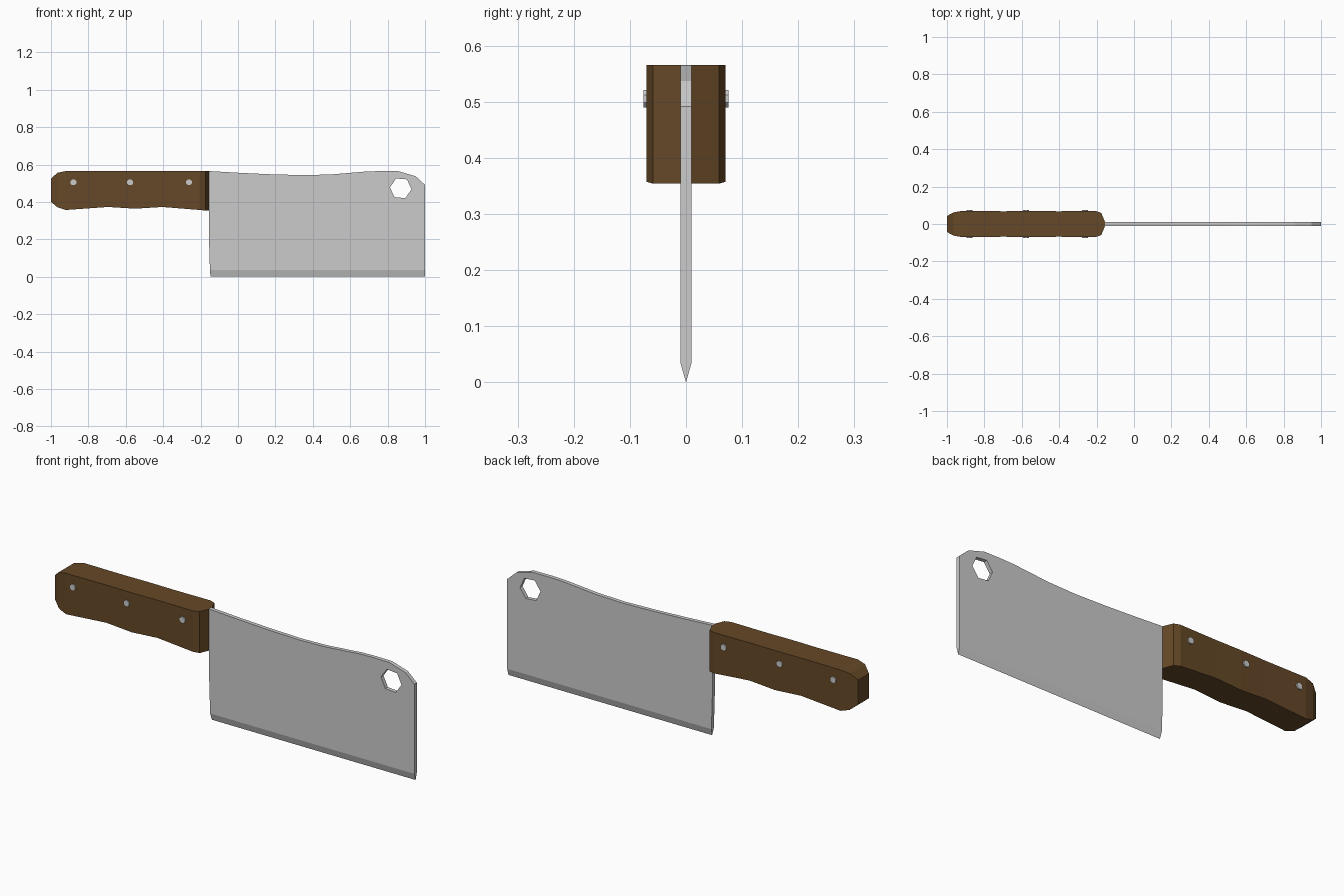
import bpy, bmesh
from math import radians
from mathutils import Matrix

if "Cube" in bpy.data.objects:
    bpy.data.objects.remove(bpy.data.objects["Cube"])


def finish(name, bm, color=None):
    bmesh.ops.recalc_face_normals(bm, faces=bm.faces)
    me = bpy.data.meshes.new(name)
    bm.to_mesh(me)
    bm.free()
    ob = bpy.data.objects.new(name, me)
    bpy.context.collection.objects.link(ob)
    if color:
        mat = bpy.data.materials.new(name + "_material")
        mat.diffuse_color = color
        mat.use_nodes = True
        mat.node_tree.nodes["Principled BSDF"].inputs["Base Color"].default_value = mat.diffuse_color
        me.materials.append(mat)
    return ob


def rod(name, x, z, radius, length, sides, turn=0):
    bm = bmesh.new()
    m = (Matrix.Translation((x, 0, z)) @ Matrix.Rotation(radians(90), 4, 'X')
         @ Matrix.Rotation(radians(turn), 4, 'Z'))
    bmesh.ops.create_cone(bm, cap_ends=True, segments=sides, radius1=radius,
                          radius2=radius, depth=length, matrix=m)
    return finish(name, bm)


# Blade: flat slab outline with a ground wedge along the bottom
T, GRIND = 0.01, 0.035
outline = [(-0.15, GRIND), (-0.155, 0.2), (-0.155, 0.565), (0.0, 0.556), (0.17, 0.548),
           (0.35, 0.543), (0.5, 0.547), (0.69, 0.563), (0.77, 0.565), (0.86, 0.564),
           (0.95, 0.537), (1.0, 0.491), (1.0, GRIND)]
bm = bmesh.new()
front = [bm.verts.new((x, -T, z)) for x, z in outline]
back = [bm.verts.new((x, T, z)) for x, z in outline]
heel, toe = bm.verts.new((-0.147, 0, 0)), bm.verts.new((1.0, 0, 0))
bm.faces.new(front)
bm.faces.new(back[::-1])
for i in range(len(outline) - 1):
    bm.faces.new((front[i], back[i], back[i + 1], front[i + 1]))
for side in (front, back):
    bm.faces.new((side[0], side[-1], toe, heel))
bm.faces.new((front[0], back[0], heel))
bm.faces.new((front[-1], back[-1], toe))
blade = finish("blade", bm)

# Six-sided hanging hole
cutter = rod("hole_cutter", 0.87, 0.473, 0.058, 0.2, 6, 85)
cutter.hide_render = True
cutter.hide_set(True)
mod = blade.modifiers.new("hanging_hole", 'BOOLEAN')
mod.operation = 'DIFFERENCE'
mod.solver = 'EXACT'
mod.object = cutter

# Handle: rectangular sections (x, bottom, top, half width) lofted along x
stations = [(-1.0, 0.40, 0.525, 0.043), (-0.965, 0.371, 0.556, 0.062),
            (-0.92, 0.357, 0.565, 0.07), (-0.695, 0.373, 0.565, 0.068),
            (-0.55, 0.364, 0.565, 0.07), (-0.405, 0.373, 0.565, 0.068),
            (-0.205, 0.357, 0.565, 0.07), (-0.175, 0.354, 0.565, 0.059),
            (-0.155, 0.354, 0.565, 0.011)]
bm = bmesh.new()
rings = [[bm.verts.new((x, sy * w, z)) for sy, z in ((-1, lo), (1, lo), (1, hi), (-1, hi))]
         for x, lo, hi, w in stations]
for a, b in zip(rings, rings[1:]):
    for i in range(4):
        j = (i + 1) % 4
        bm.faces.new((a[i], a[j], b[j], b[i]))
bm.faces.new(rings[0])
bm.faces.new(rings[-1][::-1])
finish("handle", bm, (0.13, 0.065, 0.02, 1))

# Rivets through the handle
for i, x in enumerate((-0.88, -0.577, -0.262)):
    rod(f"rivet_{i + 1}", x, 0.505, 0.017, 0.152, 8, 22.5)
